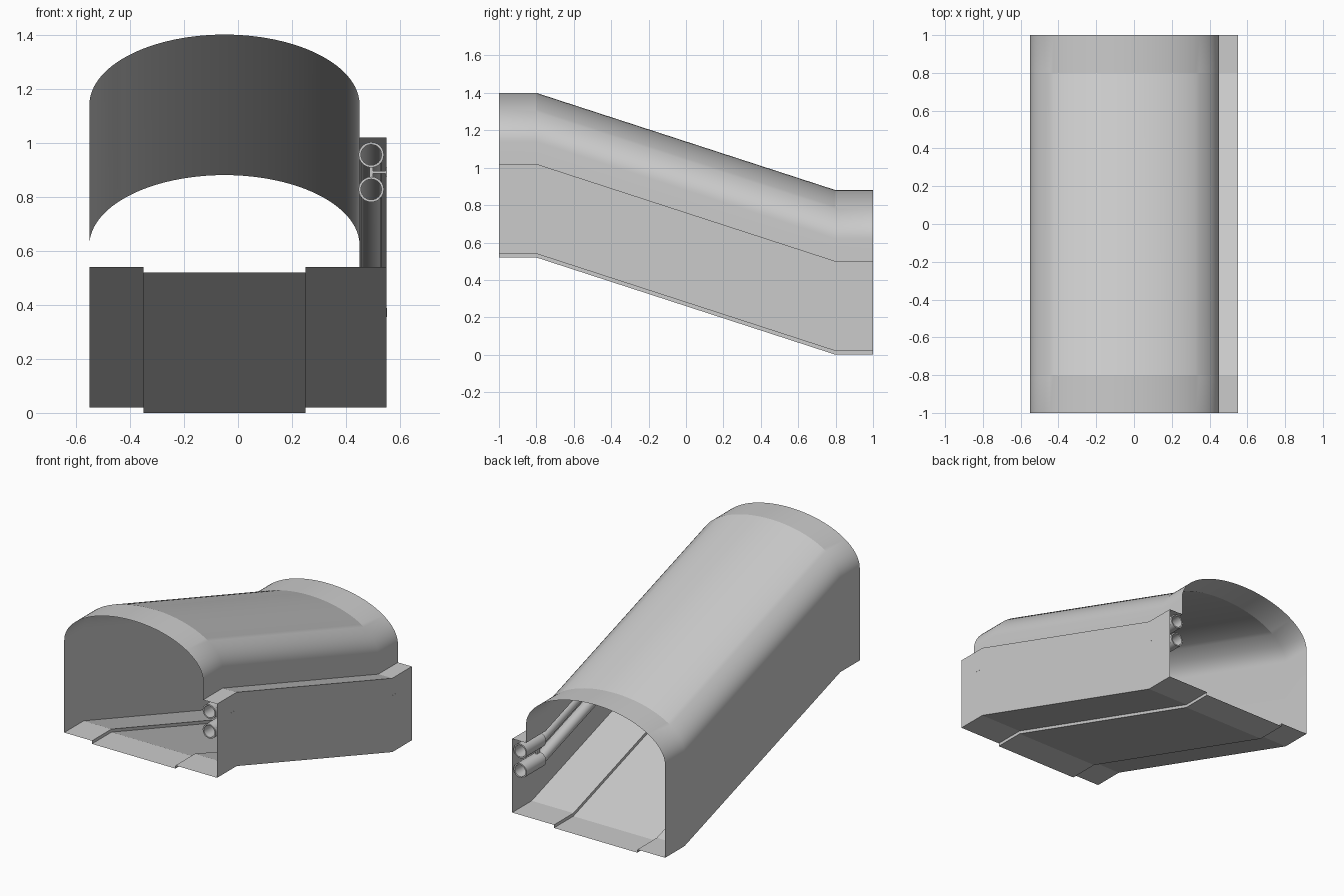
import bpy, bmesh, math

if "Cube" in bpy.data.objects:
    bpy.data.objects.remove(bpy.data.objects["Cube"])

# Path of the sloping passage: (y, z offset) stations
PATH = [(-1.0, 0.52), (-0.8, 0.52), (0.8, 0.0), (1.0, 0.0)]


def finish(bm, name, angle=15):
    mesh = bpy.data.meshes.new(name)
    bm.to_mesh(mesh)
    bm.free()
    ob = bpy.data.objects.new(name, mesh)
    bpy.context.collection.objects.link(ob)
    bpy.ops.object.select_all(action='DESELECT')
    ob.select_set(True)
    bpy.context.view_layer.objects.active = ob
    bpy.ops.object.shade_smooth_by_angle(angle=math.radians(angle))
    return ob


def sweep(bm, profile, path=PATH, closed=False):
    """Carry an (x, z) profile along the path, keeping it upright."""
    rows = [[bm.verts.new((x, y, z + dz)) for x, z in profile] for y, dz in path]
    n = len(profile)
    for r0, r1 in zip(rows, rows[1:]):
        for i in range(n if closed else n - 1):
            j = (i + 1) % n
            bm.faces.new((r0[i], r0[j], r1[j], r1[i]))
    return rows


def circle(cx, cz, r, n=24):
    return [(cx + r * math.cos(-2 * math.pi * i / n),
             cz + r * math.sin(-2 * math.pi * i / n)) for i in range(n)]


def box(bm, x0, x1, y0, y1, z0, z1):
    rows = sweep(bm, [(x0, z0), (x0, z1), (x1, z1), (x1, z0)],
                 [(y0, 0), (y1, 0)], closed=True)
    bm.faces.new(rows[0][::-1])
    bm.faces.new(rows[1])


# Vault: left wall, elliptical arch, short right wall
SPRING, RISE, N = 0.62, 0.26, 48
arch = [(-0.05 - 0.5 * math.cos(math.pi * i / N),
         SPRING + RISE * math.sin(math.pi * i / N)) for i in range(N + 1)]
bm = bmesh.new()
sweep(bm, [(-0.55, 0.02)] + arch + [(0.45, 0.50)])
finish(bm, "vault")

# Side bay that houses the pipes: ledge and outer wall
bm = bmesh.new()
sweep(bm, [(0.45, 0.50), (0.55, 0.50), (0.55, 0.02)])
finish(bm, "side_bay")

# Floor with a sunken walkway
bm = bmesh.new()
sweep(bm, [(0.55, 0.02), (0.25, 0.02), (0.25, 0.0),
           (-0.35, 0.0), (-0.35, 0.02), (-0.55, 0.02)])
finish(bm, "floor")

# Two pipes, each with a thicker sleeve on both level ends
PIPE_X, R_PIPE, R_SLEEVE = 0.493, 0.038, 0.047
ENDS = [(-1.0, -0.8, 0.52), (0.8, 1.0, 0.0)]
for label, z in (("upper", 0.435), ("lower", 0.307)):
    bm = bmesh.new()
    sweep(bm, circle(PIPE_X, z, R_PIPE), closed=True)
    finish(bm, label + "_pipe", 30)
    bm = bmesh.new()
    for y0, y1, dz in ENDS:
        outer = sweep(bm, circle(PIPE_X, z, R_SLEEVE), [(y0, dz), (y1, dz)], True)
        inner = [[bm.verts.new((x, y, h + dz)) for x, h in circle(PIPE_X, z, R_PIPE)]
                 for y in (y0, y1)]
        for k in range(2):
            for i in range(24):
                j = (i + 1) % 24
                quad = (outer[k][i], inner[k][i], inner[k][j], outer[k][j])
                bm.faces.new(quad if k == 0 else quad[::-1])
    bmesh.ops.recalc_face_normals(bm, faces=bm.faces)
    finish(bm, label + "_pipe_sleeves", 30)

# Brackets tying the pipes to the outer wall
bm = bmesh.new()
for yc, dz in ((-0.84, 0.52), (0.82, 0.0)):
    z = 0.371 + dz
    box(bm, PIPE_X - 0.006, PIPE_X + 0.006, yc - 0.015, yc + 0.015, z - 0.02, z + 0.02)
    box(bm, PIPE_X + 0.006, 0.55, yc - 0.015, yc + 0.015, z - 0.005, z + 0.005)
    box(bm, 0.545, 0.551, yc - 0.017, yc + 0.017, z - 0.017, z + 0.017)
bmesh.ops.recalc_face_normals(bm, faces=bm.faces)
finish(bm, "pipe_brackets", 30)
